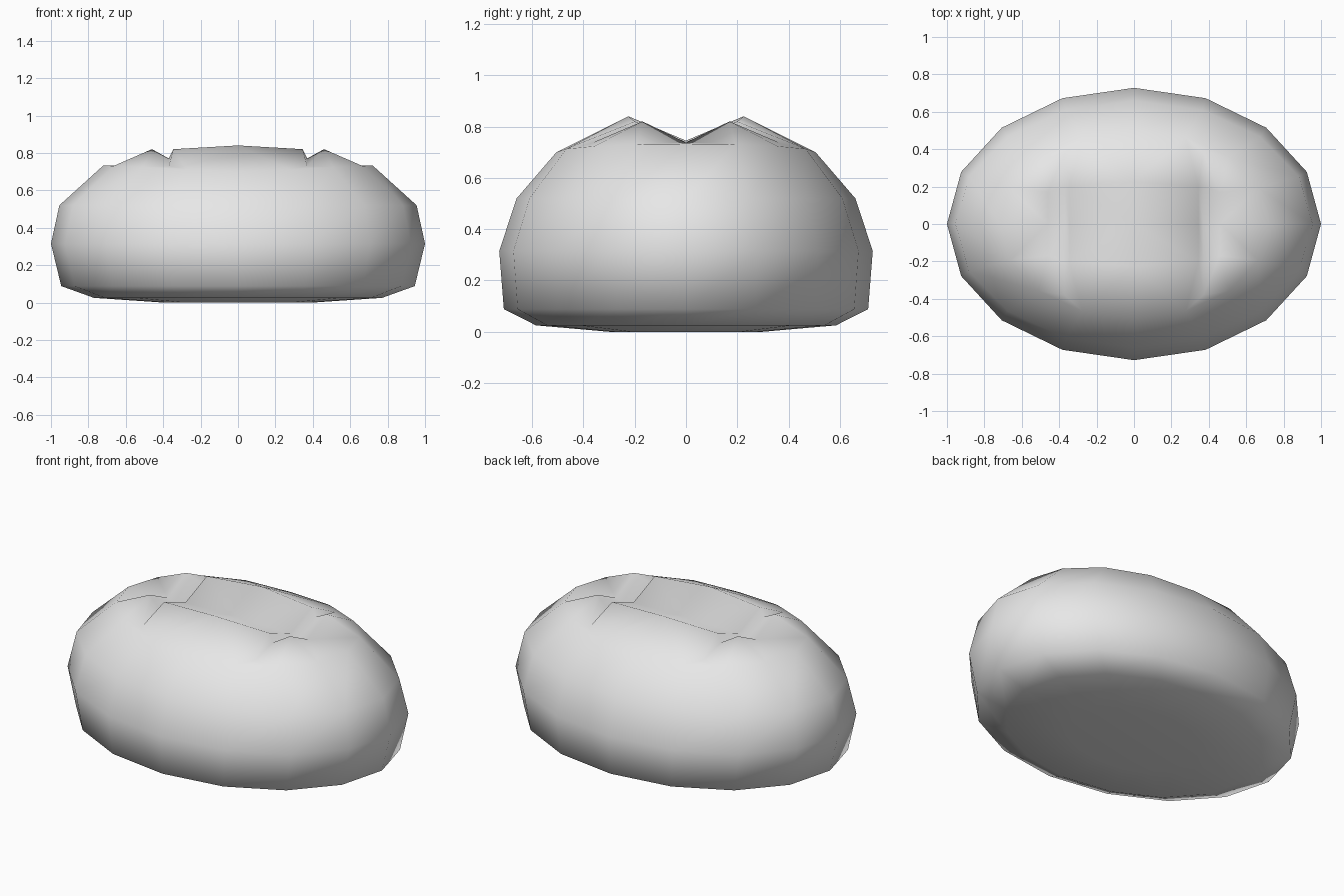
import bpy
import bmesh
from math import cos, sin, tau
from mathutils import Vector
from mathutils.geometry import delaunay_2d_cdt

if "Cube" in bpy.data.objects:
    bpy.data.objects.remove(bpy.data.objects["Cube"])

SIDES = 16
bm = bmesh.new()

# Loaf body: oval rings from the flat base up to the shoulder
# (half length, half width, height, extra height toward the ends)
RINGS = [
    (0.40, 0.30, 0.0, 0.0),
    (0.77, 0.585, 0.025, 0.0),
    (0.945, 0.71, 0.088, 0.0),
    (1.0, 0.728, 0.315, 0.0),
    (0.955, 0.66, 0.52, 0.0),
    (0.72, 0.505, 0.70, 0.033),
]


def oval(length, width, height, lift):
    verts = []
    for i in range(SIDES):
        a = tau * i / SIDES
        verts.append(bm.verts.new((length * cos(a), width * sin(a),
                                   height + lift * abs(cos(a)))))
    return verts


rings = [oval(*r) for r in RINGS]
bm.faces.new(reversed(rings[0]))
for low, high in zip(rings, rings[1:]):
    for i in range(SIDES):
        j = (i + 1) % SIDES
        bm.faces.new((low[i], low[j], high[j], high[i]))

# Scored crust: a long valley, two ridges and two cross slashes
CRUST = {
    "valley_mid": (0, 0, 0.745),
    "valley_lip": (0.345, 0, 0.74),
    "valley_cut": (0.37, 0, 0.70),
    "valley_out": (0.46, 0, 0.737),
    "ridge_mid": (0, 0.225, 0.84),
    "ridge_lip": (0.345, 0.20, 0.82),
    "ridge_cut": (0.37, 0.20, 0.77),
    "ridge_out": (0.46, 0.17, 0.82),
    "cut_end": (0.37, 0.38, 0.73),
}
CREASES = [
    ("valley_mid", "valley_lip", "valley_cut", "valley_out"),
    ("ridge_mid", "ridge_lip", "ridge_cut", "ridge_out"),
    ("valley_mid", "ridge_mid"),
    ("valley_lip", "ridge_lip", "cut_end"),
    ("valley_cut", "ridge_cut", "cut_end"),
    ("valley_out", "ridge_out", "cut_end"),
]

crust_verts = list(rings[-1])
index_of = {}


def crust_index(name, sx, sy):
    x, y, z = CRUST[name]
    key = (x * sx, y * sy)
    if key not in index_of:
        index_of[key] = len(crust_verts)
        crust_verts.append(bm.verts.new((x * sx, y * sy, z)))
    return index_of[key]


edges = {(i, (i + 1) % SIDES) for i in range(SIDES)}
for sx in (-1, 1):
    for sy in (-1, 1):
        for chain in CREASES:
            ids = [crust_index(n, sx, sy) for n in chain]
            edges.update(tuple(sorted(p)) for p in zip(ids, ids[1:]))
        # Carry the valley out to the end of the loaf
        end = 0 if sx > 0 else SIDES // 2
        edges.add((end, crust_index("valley_out", sx, sy)))

flat = [Vector((v.co.x, v.co.y)) for v in crust_verts]
result = delaunay_2d_cdt(flat, list(edges), [], 0, 1e-5)
faces, origins = result[2], result[3]
for face in faces:
    corners = [crust_verts[origins[i][0]] for i in face]
    if len(set(corners)) == 3:
        bm.faces.new(corners)

bmesh.ops.recalc_face_normals(bm, faces=bm.faces)
for face in bm.faces:
    face.smooth = True

mesh = bpy.data.meshes.new("bread_loaf")
bm.to_mesh(mesh)
bm.free()
loaf = bpy.data.objects.new("bread_loaf", mesh)
bpy.context.collection.objects.link(loaf)

# Plain light grey
grey = bpy.data.materials.new("light_grey")
grey.use_nodes = True
colour = (0.8, 0.8, 0.8, 1.0)
grey.diffuse_color = colour
grey.node_tree.nodes["Principled BSDF"].inputs["Base Color"].default_value = colour
mesh.materials.append(grey)
